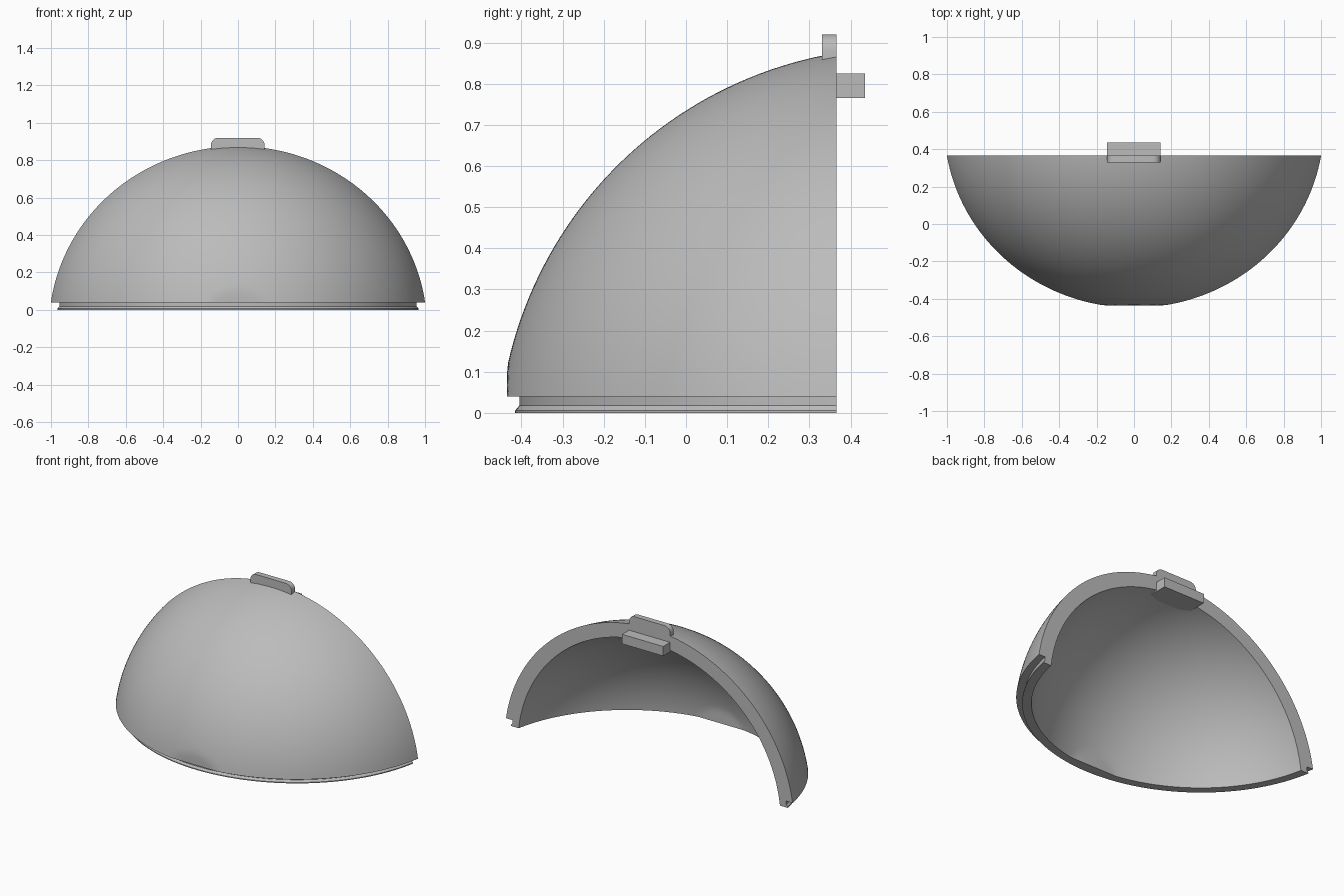
import bpy, bmesh, math
from mathutils import Vector

if "Cube" in bpy.data.objects:
    bpy.data.objects.remove(bpy.data.objects["Cube"], do_unlink=True)

grey = bpy.data.materials.new("plain grey")
grey.use_nodes = True
grey.diffuse_color = (0.5, 0.5, 0.5, 1)
grey.node_tree.nodes["Principled BSDF"].inputs["Base Color"].default_value = (0.5, 0.5, 0.5, 1)

CY, CZ = 0.528, -0.097      # centre of the dome
R_OUT, R_IN = 0.985, 0.897  # outer and inner radius
STRETCH = 1.04              # dome is slightly wider than deep
BACK = 0.366                # plane of the rear cut
RINGS, SEGS = 48, 128


def finish(bm, name):
    bmesh.ops.recalc_face_normals(bm, faces=bm.faces)
    mesh = bpy.data.meshes.new(name)
    bm.to_mesh(mesh)
    bm.free()
    mesh.materials.append(grey)
    obj = bpy.data.objects.new(name, mesh)
    bpy.context.collection.objects.link(obj)
    bpy.ops.object.select_all(action='DESELECT')
    obj.select_set(True)
    bpy.context.view_layer.objects.active = obj
    bpy.ops.object.shade_smooth_by_angle(angle=math.radians(30))
    return obj


def arc(radius, z_end, flat_y):
    """Arc from near the pole down to z_end, with the front flat it is limited to."""
    start, end = 0.08, math.acos((z_end - CZ) / radius)
    angles = [start + (end - start) * i / RINGS for i in range(RINGS + 1)]
    return [(radius * math.sin(a), CZ + radius * math.cos(a), flat_y) for a in angles]


# Shell: outer arc, ledge, locating lip, inner arc, swept around the front half
lip = [(0.933, 0.04, -1), (0.933, 0.018, -1), (0.943, 0.006, -1), (0.943, 0, -1)]
profile = arc(R_OUT, 0.04, -0.435) + lip + arc(R_IN, 0, -0.35)[::-1]
bm = bmesh.new()
columns = []
for s in range(SEGS + 1):
    t = math.pi * s / SEGS
    columns.append([bm.verts.new((STRETCH * r * math.cos(t),
                                  max(CY - r * math.sin(t), flat), z))
                    for r, z, flat in profile])
for a, b in zip(columns, columns[1:]):
    for i in range(len(profile) - 1):
        bm.faces.new((a[i], a[i + 1], b[i + 1], b[i]))

# Flat rear rim
cut = bmesh.ops.bisect_plane(bm, geom=bm.verts[:] + bm.edges[:] + bm.faces[:],
                             plane_co=(0, BACK, 0), plane_no=(0, 1, 0), clear_outer=True)
rim_edges = [e for e in cut["geom_cut"] if isinstance(e, bmesh.types.BMEdge)]
bmesh.ops.edgenet_fill(bm, edges=rim_edges)
finish(bm, "dome_shell")


def block(name, x, y, z, corner=0):
    """Box from ranges, with optional rounded upper corners."""
    bm = bmesh.new()
    bmesh.ops.create_cube(bm, size=1)
    for v in bm.verts:
        v.co = Vector([r[0] if c < 0 else r[1] for c, r in zip(v.co, (x, y, z))])
    if corner:
        edges = [e for e in bm.edges if all(v.co.z == e.verts[0].co.z and v.co.z > z[0] + 0.01
                                            for v in e.verts)
                 and abs(e.verts[0].co.x - e.verts[1].co.x) < 0.001]
        bmesh.ops.bevel(bm, geom=edges, offset=corner, segments=6, profile=0.5,
                        affect='EDGES')
    return finish(bm, name)


# Raised stop on top of the rim and locking tab reaching out behind it
block("top_stop", (-0.145, 0.142), (0.33, BACK), (0.85, 0.92), corner=0.04)
block("rear_tab", (-0.145, 0.142), (0.29, 0.435), (0.765, 0.825))
